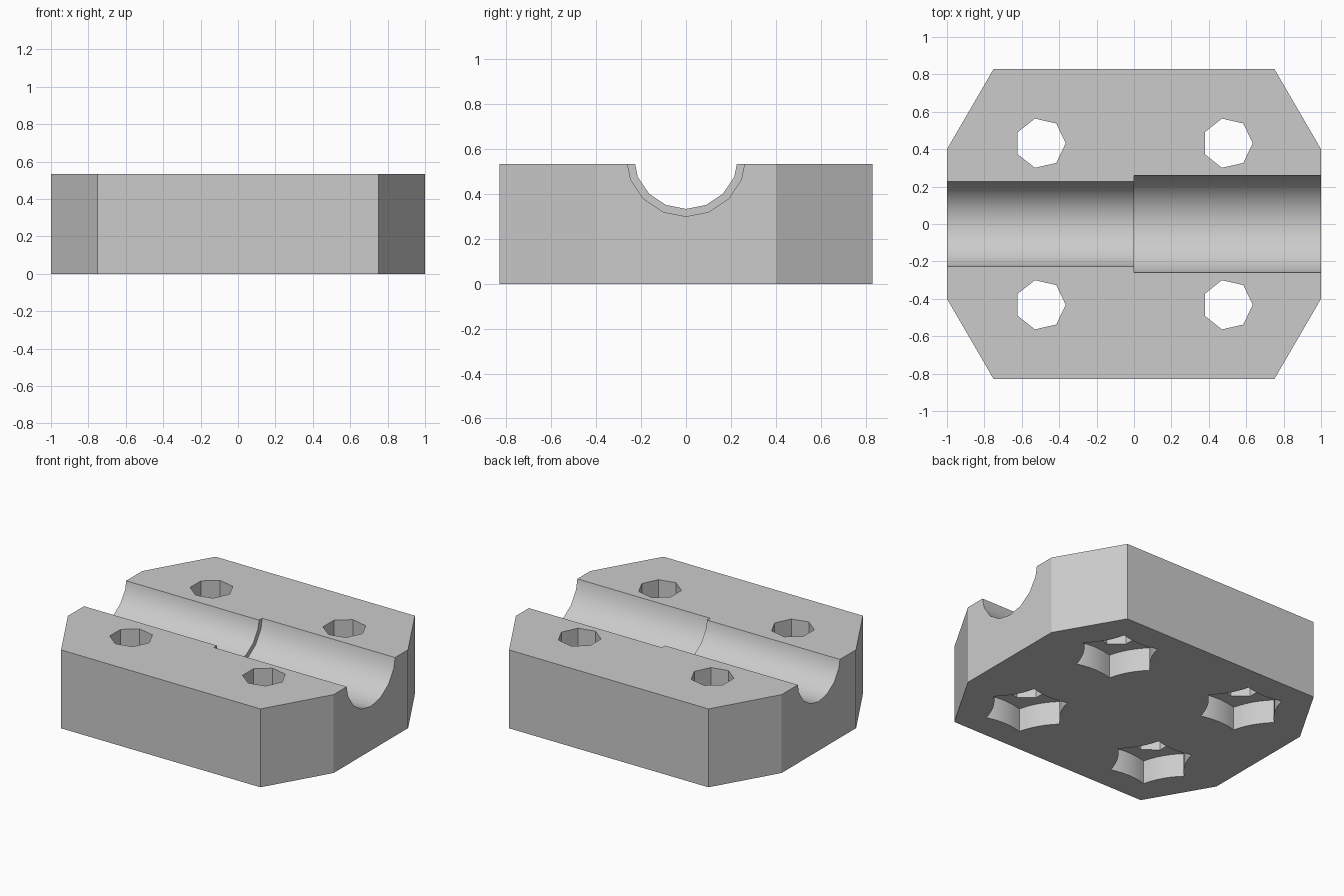
import bpy, bmesh
from math import sin, cos, pi, radians
from mathutils import Matrix

if "Cube" in bpy.data.objects:
    bpy.data.objects.remove(bpy.data.objects["Cube"], do_unlink=True)

HEIGHT = 0.533
AXIS_Z = 0.567


def prism(name, outline, z0, z1, matrix=Matrix()):
    """Extrude a flat outline from z0 to z1, then place it."""
    bm = bmesh.new()
    face = bm.faces.new([bm.verts.new((x, y, z0)) for x, y in outline])
    ext = bmesh.ops.extrude_face_region(bm, geom=[face])
    tops = [g for g in ext["geom"] if isinstance(g, bmesh.types.BMVert)]
    bmesh.ops.translate(bm, vec=(0, 0, z1 - z0), verts=tops)
    bmesh.ops.recalc_face_normals(bm, faces=bm.faces)
    bm.transform(matrix)
    mesh = bpy.data.meshes.new(name)
    bm.to_mesh(mesh)
    bm.free()
    obj = bpy.data.objects.new(name, mesh)
    bpy.context.collection.objects.link(obj)
    return obj


def ring(sides, radius):
    return [(radius * cos(2 * pi * i / sides), radius * sin(2 * pi * i / sides))
            for i in range(sides)]


def nut_outline(corner, flat, steps=6):
    """Six-cornered outline whose sides bow slightly inward."""
    points = []
    corners = ring(6, corner)
    bow = corner * cos(pi / 6) - flat
    for i, (ax, ay) in enumerate(corners):
        bx, by = corners[(i + 1) % 6]
        mid = radians(60 * i + 30)
        for s in range(steps):
            t = s / steps
            d = 4 * t * (1 - t) * bow
            points.append((ax + (bx - ax) * t - d * cos(mid),
                           ay + (by - ay) * t - d * sin(mid)))
    return points


# Block with four cut corners
corners = [(1, -0.4), (1, 0.4), (0.75, 0.83), (-0.75, 0.83),
           (-1, 0.4), (-1, -0.4), (-0.75, -0.83), (0.75, -0.83)]
block = prism("clamp_block", corners, 0, HEIGHT)

# Stepped round channel along x
along_x = Matrix.Translation((0, 0, AXIS_Z)) @ Matrix.Rotation(pi / 2, 4, 'Y')
cutters = [prism("wide_channel_cutter", ring(16, 0.267), 0, 1.2, along_x),
           prism("narrow_channel_cutter", ring(16, 0.2333), -1.2, 0.1, along_x)]

# Bolt holes with nut pockets underneath
for x in (-0.5, 0.5):
    for y in (-0.432, 0.432):
        place = Matrix.Translation((x, y, 0))
        cutters.append(prism("nut_pocket_cutter", nut_outline(0.265, 0.21), -0.1, 0.16, place))
        cutters.append(prism("bolt_hole_cutter", ring(7, 0.135), 0.1, 0.7, place))

for cutter in cutters:
    cutter.hide_render = True
    mod = block.modifiers.new(cutter.name, 'BOOLEAN')
    mod.operation = 'DIFFERENCE'
    mod.solver = 'EXACT'
    mod.object = cutter

# Bake the cuts and drop the cutters
depsgraph = bpy.context.evaluated_depsgraph_get()
depsgraph.update()
baked = bpy.data.meshes.new_from_object(block.evaluated_get(depsgraph))
block.modifiers.clear()
block.data = baked
for cutter in cutters:
    bpy.data.objects.remove(cutter, do_unlink=True)

# Colour
grey = bpy.data.materials.new("plain_grey")
grey.use_nodes = True
colour = (0.6, 0.6, 0.6, 1)
grey.diffuse_color = colour
grey.node_tree.nodes["Principled BSDF"].inputs["Base Color"].default_value = colour
block.data.materials.clear()
block.data.materials.append(grey)

# Smooth channel, sharp corners
bpy.ops.object.select_all(action='DESELECT')
block.select_set(True)
bpy.context.view_layer.objects.active = block
bpy.ops.object.shade_smooth_by_angle(angle=radians(30))
